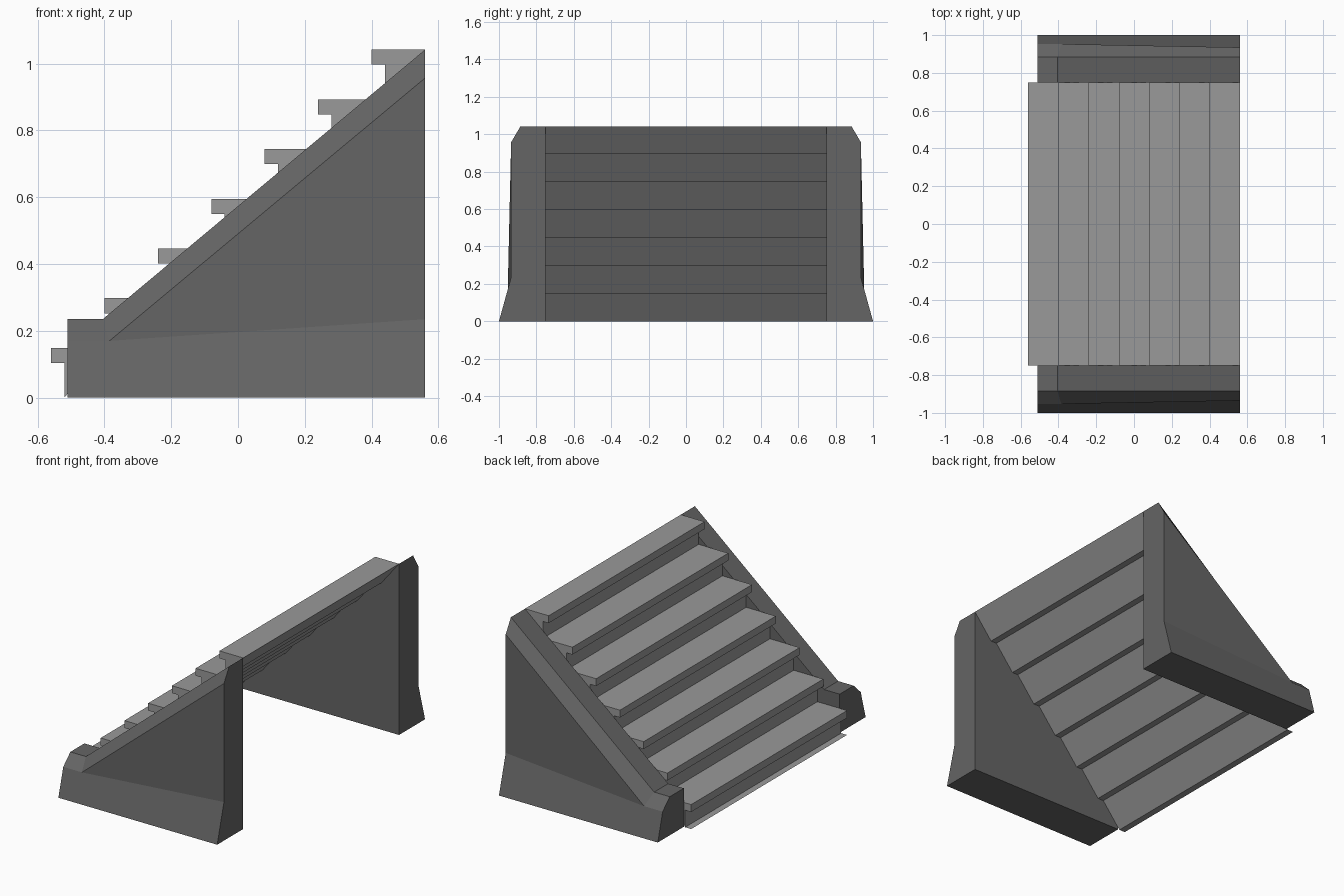
import bpy, bmesh

if "Cube" in bpy.data.objects:
    bpy.data.objects.remove(bpy.data.objects["Cube"])

STEPS, RUN, RISE, HALF = 7, 0.16, 1.042 / 7, 0.75


def material(name, value):
    m = bpy.data.materials.new(name)
    m.diffuse_color = (value, value, value, 1)
    m.use_nodes = True
    m.node_tree.nodes["Principled BSDF"].inputs["Base Color"].default_value = m.diffuse_color
    return m


light = material("light concrete", 0.32)
dark = material("dark concrete", 0.13)


def finish(bm, name, mat):
    mesh = bpy.data.meshes.new(name)
    bm.to_mesh(mesh)
    bm.free()
    mesh.materials.append(mat)
    obj = bpy.data.objects.new(name, mesh)
    bpy.context.collection.objects.link(obj)
    return obj


# One step: overhanging nosing, riser, sloped underside
def make_step(i):
    x0, z0 = -0.56 + i * RUN, i * RISE
    profile = [(0, RISE), (0, RISE - 0.045), (0.04, RISE - 0.045),
               (0.04, 0), (RUN, RISE)]
    bm = bmesh.new()
    a, b = [[bm.verts.new((x0 + x, y, z0 + z)) for x, z in profile]
            for y in (-HALF, HALF)]
    bm.faces.new(a)
    bm.faces.new(b[::-1])
    n = len(profile)
    for k in range(n):
        j = (k + 1) % n
        bm.faces.new((a[k], b[k], b[j], a[j]))
    bmesh.ops.recalc_face_normals(bm, faces=bm.faces)
    # thin strip joining the riser foot to the tread below
    bm.faces.new([bm.verts.new((x0 + x, y, z0)) for x, y in
                  ((0, -HALF), (0.04, -HALF), (0.04, HALF), (0, HALF))])
    finish(bm, f"step_{i + 1}", light)


for i in range(STEPS):
    make_step(i)


# Side wall: flared base, sloping top with chamfered outer edge
def make_wall(side, name):
    bm = bmesh.new()

    def v(x, y, z):
        return bm.verts.new((x, y * side, z))

    f, r = -0.51, 0.56
    outline = [(f, 0), (r, 0), (r, 1.042), (-0.405, 0.235), (f, 0.235)]
    inner = [v(x, HALF, z) for x, z in outline]
    base_f, base_r = v(f, 1, 0), v(r, 1, 0)
    top_r, top_m, top_f = [v(x, 0.885, z) for x, z in outline[2:]]
    low_f, low_m, low_r = v(f, 0.953, 0.17), v(-0.385, 0.953, 0.17), v(r, 0.935, 0.235)
    high_r = v(r, 0.935, 0.957)
    i0, i1, i2, i3, i4 = inner
    for face in (inner,
                 (i0, i1, base_r, base_f),                  # bottom
                 (i1, i2, top_r, high_r, low_r, base_r),    # back
                 (i2, i3, top_m, top_r),                    # sloping top
                 (i3, i4, top_f, top_m),                    # flat front top
                 (i4, i0, base_f, low_f, top_f),            # front
                 (base_f, base_r, low_r, low_m, low_f),     # flared base
                 (low_m, low_r, high_r),                    # outer panel
                 (top_m, top_r, high_r, low_m),             # chamfers
                 (top_f, top_m, low_m, low_f)):
        bm.faces.new(face)
    bmesh.ops.recalc_face_normals(bm, faces=bm.faces)
    finish(bm, name, dark)


make_wall(1, "side_wall_back")
make_wall(-1, "side_wall_front")
